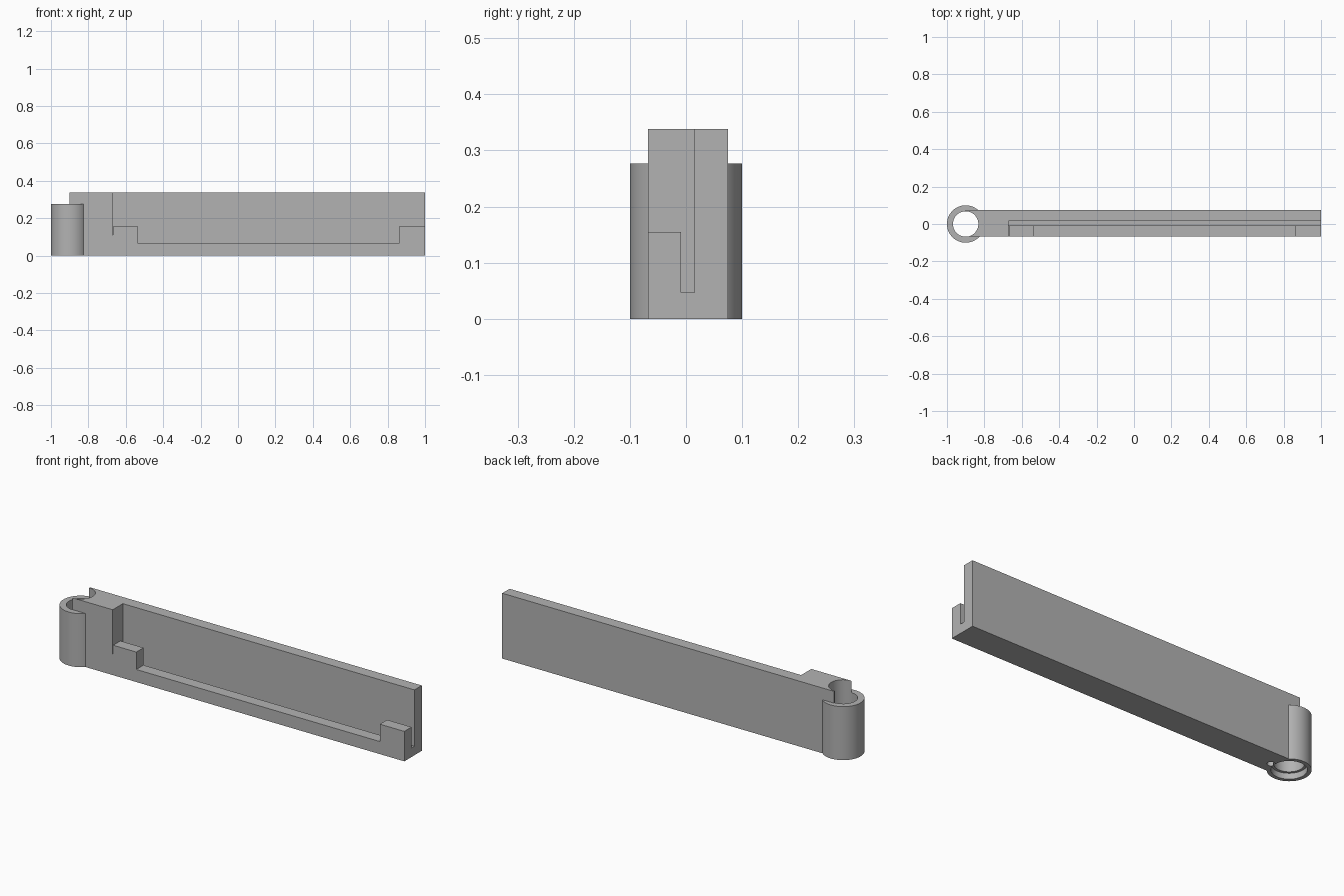
import bpy

old = bpy.data.objects.get("Cube")
if old:
    bpy.data.objects.remove(old, do_unlink=True)

grey = bpy.data.materials.new("plain grey")
grey.use_nodes = True
colour = (0.45, 0.45, 0.45, 1)
grey.diffuse_color = colour
grey.node_tree.nodes["Principled BSDF"].inputs["Base Color"].default_value = colour


def finish(name):
    ob = bpy.context.object
    ob.name = name
    ob.data.materials.append(grey)
    bpy.ops.object.transform_apply(location=True, rotation=True, scale=True)
    return ob


def box(name, x, y, z):
    spans = (x, y, z)
    bpy.ops.mesh.primitive_cube_add(size=1, location=[(a + b) / 2 for a, b in spans])
    bpy.context.object.scale = [b - a for a, b in spans]
    return finish(name)


def cylinder(name, x, y, radius, z0, z1, sides=64):
    bpy.ops.mesh.primitive_cylinder_add(vertices=sides, radius=radius, depth=z1 - z0,
                                        location=(x, y, (z0 + z1) / 2))
    return finish(name)


def combine(target, other, operation):
    mod = target.modifiers.new(other.name, "BOOLEAN")
    mod.operation = operation
    mod.solver = "EXACT"
    mod.object = other
    bpy.context.view_layer.objects.active = target
    bpy.ops.object.modifier_apply(modifier=mod.name)
    bpy.data.objects.remove(other, do_unlink=True)


FRONT, BACK, TOP = -0.068, 0.075, 0.338
HINGE = -0.9
STEP = -0.67
PANEL = -0.008

# Long bar with a round hinge barrel at its right end
arm = box("hinged_arm", (HINGE, 1), (FRONT, BACK), (0, TOP))
combine(arm, cylinder("barrel", HINGE, 0, 0.1, 0, 0.277), "UNION")

# Open front recess, the lower window between the two ledges, and the narrow slot
cutters = [
    box("front_recess", (STEP, 1.1), (-0.2, PANEL), (0.155, 0.5)),
    box("window", (-0.535, 0.86), (-0.2, PANEL), (0.065, 0.5)),
    box("slot", (STEP, 1.1), (PANEL - 0.001, 0.015), (0.047, 0.5)),
    box("slit", (STEP, STEP + 0.003), (-0.2, PANEL), (0.11, 0.5)),
    # Pin bore, its wider seat underneath, and the small blind hole beside it
    cylinder("bore", HINGE, 0, 0.068, -0.1, 0.5),
    cylinder("seat", HINGE, 0, 0.081, -0.1, 0.03),
    cylinder("stop_hole", -0.803, -0.01, 0.018, -0.1, 0.06, 32),
]
for cutter in cutters:
    combine(arm, cutter, "DIFFERENCE")

bpy.ops.object.select_all(action="DESELECT")
arm.select_set(True)
bpy.context.view_layer.objects.active = arm
bpy.ops.object.shade_smooth_by_angle()
